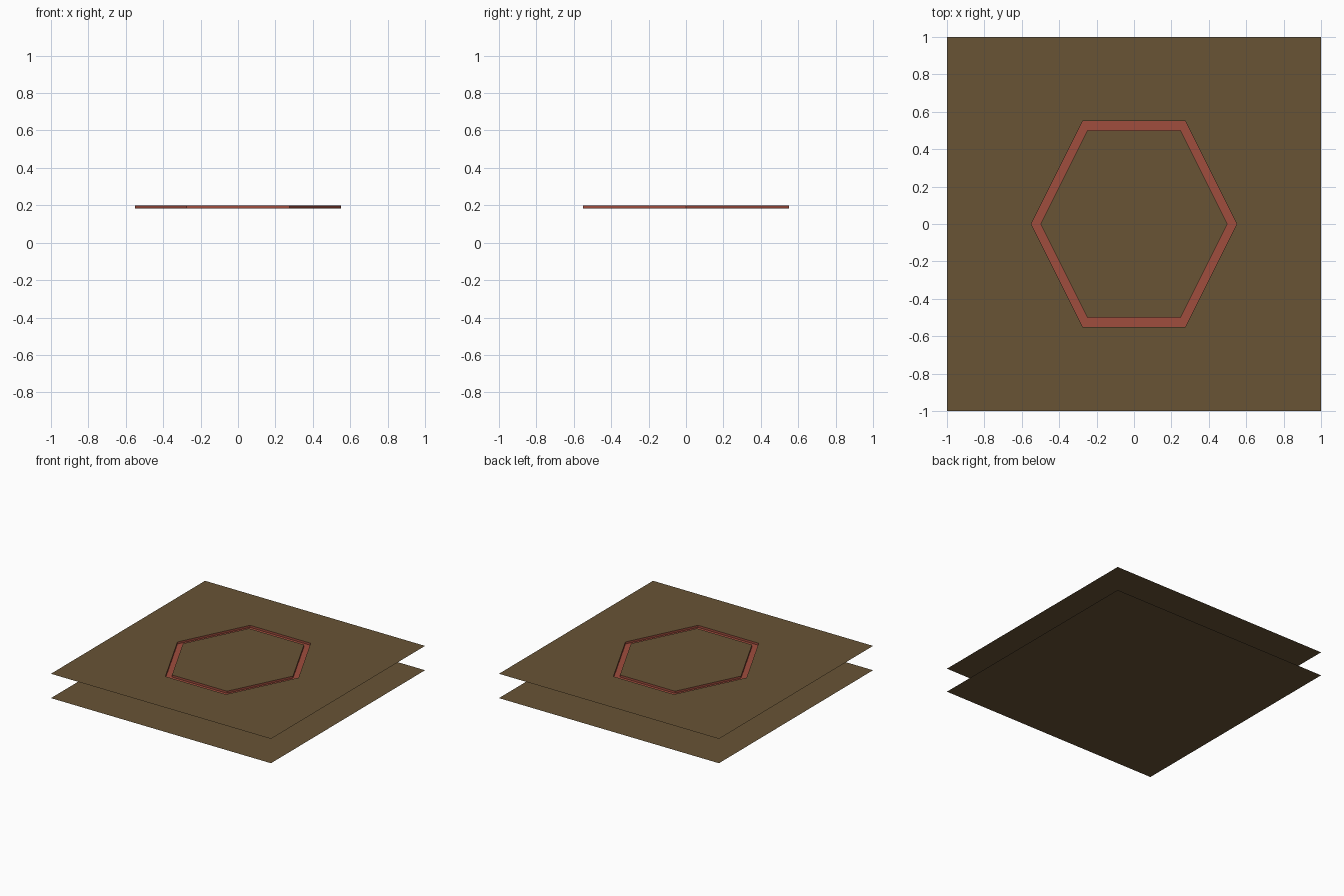
import bpy, bmesh

if "Cube" in bpy.data.objects:
    bpy.data.objects.remove(bpy.data.objects["Cube"])

SHEET_Z, GROOVE_Z = 0.2, 0.183


def material(name, rgb):
    m = bpy.data.materials.new(name)
    m.diffuse_color = (*rgb, 1)
    m.use_nodes = True
    m.node_tree.nodes["Principled BSDF"].inputs["Base Color"].default_value = m.diffuse_color
    return m


brown = material("earth brown", (0.14, 0.088, 0.036))
red = material("brick red", (0.35, 0.075, 0.048))


def ring(side, top, z):
    """Six points: side corners at +-side, flat edges of half-width top at y = +-side."""
    return [(side, 0, z), (top, side, z), (-top, side, z),
            (-side, 0, z), (-top, -side, z), (top, -side, z)]


def build(name, rings, mat, cap=False):
    """Bridge successive rings with quads, optionally filling the last one."""
    bm = bmesh.new()
    loops = [[bm.verts.new(p) for p in r] for r in rings]
    for a, b in zip(loops, loops[1:]):
        for i in range(6):
            j = (i + 1) % 6
            bm.faces.new((a[i], a[j], b[j], b[i]))
    if cap:
        bm.faces.new(loops[-1])
    me = bpy.data.meshes.new(name)
    bm.to_mesh(me)
    bm.free()
    me.materials.append(mat)
    ob = bpy.data.objects.new(name, me)
    bpy.context.collection.objects.link(ob)
    return ob


# Plain lower sheet
build("lower_sheet", [ring(1, 1, 0)], brown, cap=True)

# Upper sheet around the groove, and the hexagon inside it
outer, inner = (0.55, 0.275), (0.5, 0.25)
build("upper_sheet", [ring(1, 1, SHEET_Z), ring(*outer, SHEET_Z)], brown)
build("centre_panel", [ring(*inner, SHEET_Z)], brown, cap=True)

# Sunken hexagonal channel: outer wall, floor, inner wall
build("hexagon_groove", [ring(*outer, SHEET_Z), ring(*outer, GROOVE_Z),
                         ring(*inner, GROOVE_Z), ring(*inner, SHEET_Z)], red)
